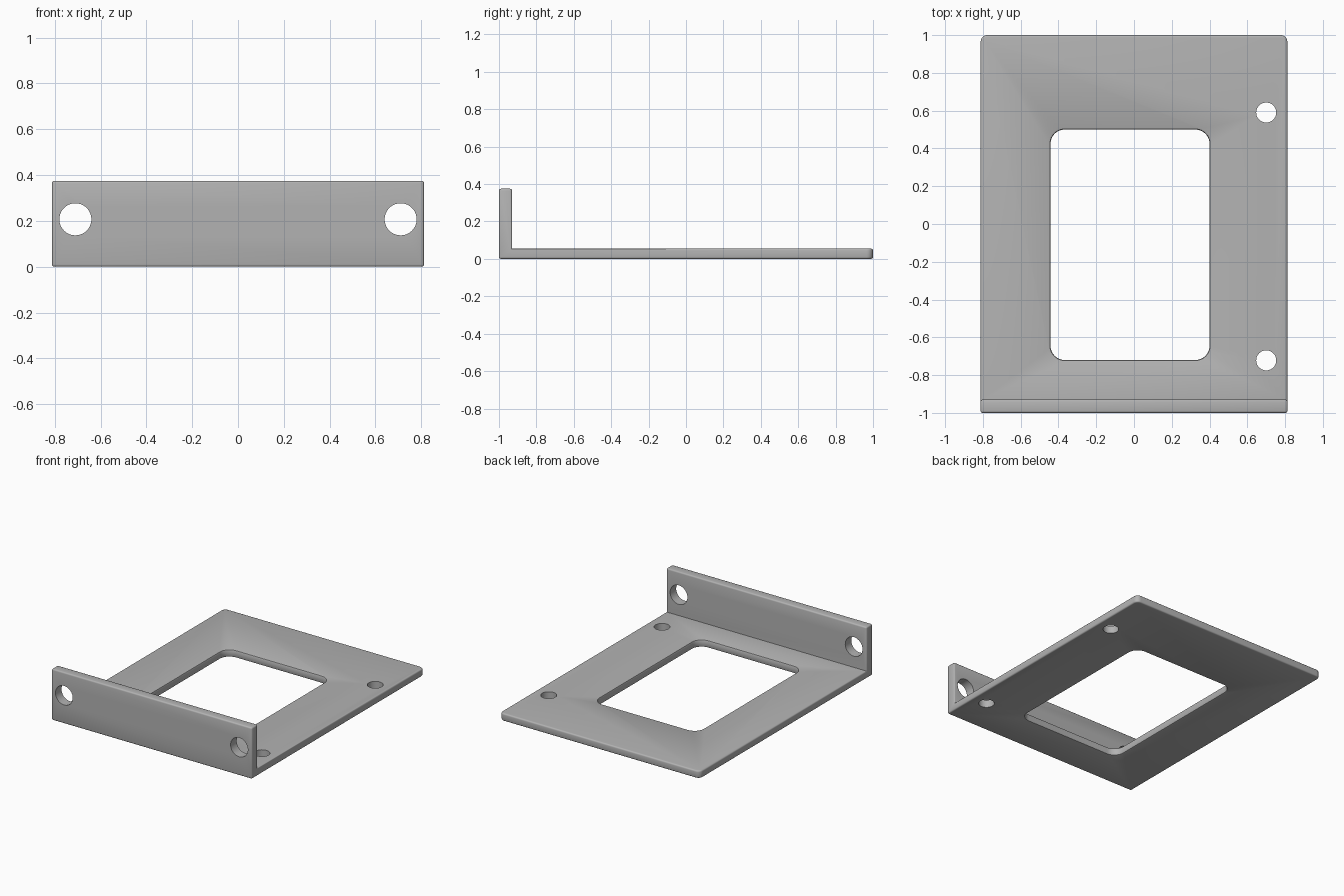
import bpy, bmesh, math
from mathutils import Matrix, Vector

old = bpy.data.objects.get("Cube")
if old:
    bpy.data.objects.remove(old, do_unlink=True)

HALF_W, PLATE_T, WALL_T, WALL_H = 0.812, 0.055, 0.07, 0.375
EDGE = 0.01

steel = bpy.data.materials.new("grey_metal")
steel.use_nodes = True
colour = (0.45, 0.45, 0.45, 1)
steel.diffuse_color = colour
steel.node_tree.nodes["Principled BSDF"].inputs["Base Color"].default_value = colour


def make_object(name, bm):
    bmesh.ops.recalc_face_normals(bm, faces=bm.faces)
    mesh = bpy.data.meshes.new(name)
    bm.to_mesh(mesh)
    bm.free()
    mesh.materials.append(steel)
    obj = bpy.data.objects.new(name, mesh)
    bpy.context.collection.objects.link(obj)
    return obj


def rounded_outline(hx, hy, r, seg):
    """Counter-clockwise rounded rectangle (a circle when hx = hy = r)."""
    pts = []
    for i, (sx, sy) in enumerate([(1, 1), (-1, 1), (-1, -1), (1, -1)]):
        for k in range(seg + (hx > r)):
            a = (i + k / seg) * math.pi / 2
            pts.append((sx * (hx - r) + r * math.cos(a),
                        sy * (hy - r) + r * math.sin(a)))
    return pts


def cutter(name, hx, hy, r, seg, levels, matrix):
    """Loft of one outline through (height, flare) levels."""
    bm = bmesh.new()
    rings = []
    for z, flare in levels:
        outline = rounded_outline(hx + flare, hy + flare, r + flare, seg)
        rings.append([bm.verts.new(matrix @ Vector((x, y, z))) for x, y in outline])
    n = len(rings[0])
    for low, high in zip(rings, rings[1:]):
        for i in range(n):
            j = (i + 1) % n
            bm.faces.new((low[i], low[j], high[j], high[i]))
    bm.faces.new(rings[0][::-1])
    bm.faces.new(rings[-1])
    obj = make_object(name, bm)
    obj.hide_render = True
    return obj


# L-shaped bracket: side profile extruded across the width
profile = [(-1, 0), (1, 0), (1, PLATE_T), (-1 + WALL_T, PLATE_T),
           (-1 + WALL_T, WALL_H), (-1, WALL_H)]
bm = bmesh.new()
side = bm.faces.new([bm.verts.new((-HALF_W, y, z)) for y, z in profile])
ext = bmesh.ops.extrude_face_region(bm, geom=[side])
bmesh.ops.translate(bm, vec=(2 * HALF_W, 0, 0),
                    verts=[v for v in ext["geom"] if isinstance(v, bmesh.types.BMVert)])
bmesh.ops.recalc_face_normals(bm, faces=bm.faces)

# Rounded back corners, then a fine round on every outer edge
corners = [e for e in bm.edges if all(v.co.y > 0.99 for v in e.verts)
           and abs(e.verts[0].co.x - e.verts[1].co.x) < 0.01]
bmesh.ops.bevel(bm, geom=corners, offset=0.035, segments=6, profile=0.5, affect='EDGES')
bm.normal_update()
outer = [e for e in bm.edges if e.is_convex and e.calc_face_angle() > 1]
bmesh.ops.bevel(bm, geom=outer, offset=EDGE, segments=3, profile=0.5, affect='EDGES')
bracket = make_object("mounting_bracket", bm)

# Window with softened rims, plate holes and wall holes
c = EDGE
rim = [(-0.05, c), (0, c), (c * 0.3, c * 0.3), (c, 0),
       (PLATE_T - c, 0), (PLATE_T - c * 0.3, c * 0.3), (PLATE_T, c), (0.1, c)]
cutters = [cutter("window_cutter", 0.421, 0.61, 0.075, 8, rim,
                  Matrix.Translation((-0.021, -0.11, 0)))]
for y in (0.59, -0.722):
    cutters.append(cutter("plate_hole_cutter", 0.053, 0.053, 0.053, 10,
                          [(-0.1, 0), (0.15, 0)], Matrix.Translation((0.70, y, 0))))
for x in (-0.71, 0.71):
    turn = Matrix.Translation((x, -1, 0.207)) @ Matrix.Rotation(math.pi / 2, 4, 'X')
    cutters.append(cutter("wall_hole_cutter", 0.07, 0.07, 0.07, 10,
                          [(-0.2, 0), (0.1, 0)], turn))

bpy.ops.object.select_all(action='DESELECT')
bpy.context.view_layer.objects.active = bracket
bracket.select_set(True)
for tool in cutters:
    mod = bracket.modifiers.new(tool.name, 'BOOLEAN')
    mod.operation, mod.solver, mod.object = 'DIFFERENCE', 'EXACT', tool
    bpy.ops.object.modifier_apply(modifier=mod.name)
    bpy.data.objects.remove(tool, do_unlink=True)

bpy.ops.object.shade_smooth_by_angle(angle=math.radians(35))
